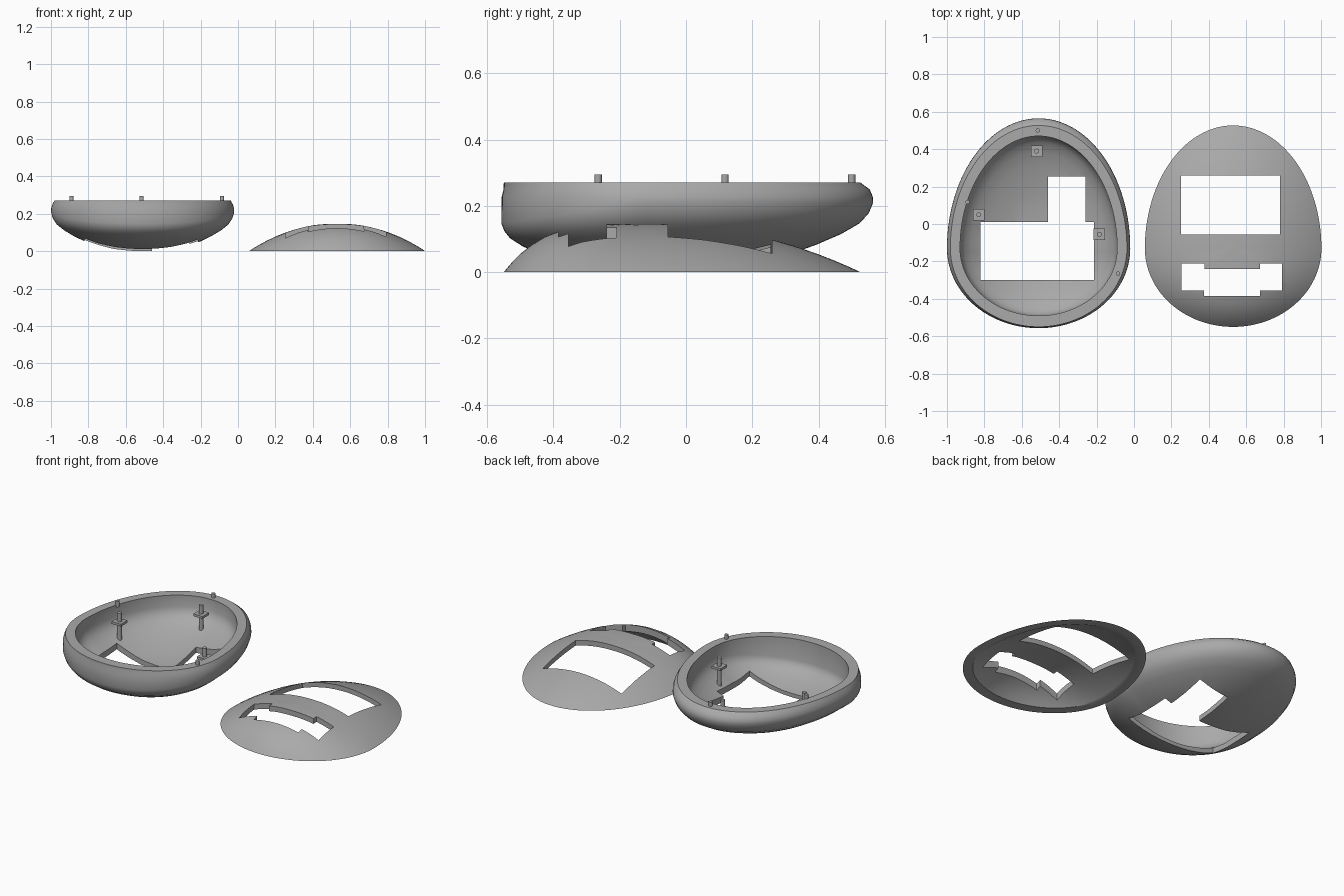
import bpy, bmesh, math

SIDES = 112
CY = -0.13                      # widest line of the egg outline
BOWL_X, LID_X = -0.51, 0.53
RIM = (0.472, 0.42, 0.657)      # half width, front length, back length
BULGE = (0.49, 0.427, 0.695)
INNER = (0.42, 0.36, 0.60)

cube = bpy.data.objects.get("Cube")
if cube:
    bpy.data.objects.remove(cube, do_unlink=True)

grey = bpy.data.materials.new("plain_grey")
grey.use_nodes = True
grey.diffuse_color = (0.4, 0.4, 0.4, 1)
grey.node_tree.nodes["Principled BSDF"].inputs["Base Color"].default_value = (0.4, 0.4, 0.4, 1)


def interpolate(table, f):
    for (f0, z0), (f1, z1) in zip(table, table[1:]):
        if f <= f1:
            return z0 + (z1 - z0) * (f - f0) / (f1 - f0)
    return table[-1][1]


def egg_point(size, f, t):
    length = size[2] if math.sin(t) > 0 else size[1]
    return f * size[0] * math.cos(t), CY + f * length * math.sin(t)


def finish(obj):
    obj.data.materials.clear()
    obj.data.materials.append(grey)
    bpy.ops.object.select_all(action="DESELECT")
    obj.select_set(True)
    bpy.context.view_layer.objects.active = obj
    bpy.ops.object.shade_smooth_by_angle(angle=math.radians(32))


def loft(name, x, rings):
    """Skin egg-shaped rings (size, fraction, height function) into a closed solid."""
    bm = bmesh.new()
    loops = []
    for size, f, height in rings:
        loop = []
        for i in range(SIDES):
            t = 2 * math.pi * i / SIDES
            px, py = egg_point(size, f, t)
            loop.append(bm.verts.new((x + px, py, height(t))))
        loops.append(loop)
    for a, b in zip(loops, loops[1:]):
        for i in range(SIDES):
            j = (i + 1) % SIDES
            bm.faces.new((a[i], a[j], b[j], b[i]))
    for loop in (loops[0], loops[-1]):
        z = sum(v.co.z for v in loop) / SIDES
        tip = bm.verts.new((x, CY, z))
        for i in range(SIDES):
            bm.faces.new((loop[i], loop[(i + 1) % SIDES], tip))
    bmesh.ops.recalc_face_normals(bm, faces=bm.faces)
    mesh = bpy.data.meshes.new(name)
    bm.to_mesh(mesh)
    bm.free()
    obj = bpy.data.objects.new(name, mesh)
    bpy.context.collection.objects.link(obj)
    return obj


def cut(obj, x0, x1, y0, y1):
    """Cut a straight rectangular opening through the shell."""
    bpy.ops.mesh.primitive_cube_add(size=1, location=((x0 + x1) / 2, (y0 + y1) / 2, 0.1))
    cutter = bpy.context.object
    cutter.scale = (x1 - x0, y1 - y0, 1)
    cutter.hide_render = True
    mod = obj.modifiers.new("opening", "BOOLEAN")
    mod.operation = "DIFFERENCE"
    mod.solver = "EXACT"
    mod.object = cutter
    bpy.context.view_layer.objects.active = obj
    bpy.ops.object.modifier_apply(modifier=mod.name)
    bpy.data.objects.remove(cutter, do_unlink=True)


def cylinder(name, x, y, z0, z1, radius):
    bpy.ops.mesh.primitive_cylinder_add(vertices=24, radius=radius, depth=z1 - z0,
                                        location=(x, y, (z0 + z1) / 2))
    bpy.context.object.name = name
    finish(bpy.context.object)


def front_amount(t):
    return max(0, -math.sin(t))


# Bowl: rounded outer shell, flat rim, hollow inside
OUTER_CURVE = [(0, -0.004), (0.2, 0), (0.37, 0.012), (0.5, 0.03), (0.63, 0.053), (0.75, 0.082),
               (0.86, 0.115), (0.94, 0.147), (0.98, 0.177), (1, 0.21)]
INNER_CURVE = [(0, 0.026), (0.2, 0.03), (0.37, 0.038), (0.5, 0.052), (0.63, 0.072), (0.75, 0.092),
               (0.86, 0.118), (0.94, 0.145), (0.98, 0.17), (1, 0.2)]


def bowl_height(table, f):
    z = interpolate(table, f)
    return lambda t: z * (1 - 0.3 * front_amount(t) * min(1, f * 2))


def level(z):
    return lambda t: z


rings = [(BULGE, f, bowl_height(OUTER_CURVE, f)) for f, _ in OUTER_CURVE[1:]]
rings += [(BULGE, 0.998, level(0.228)), (BULGE, 0.985, level(0.25)), (RIM, 1, level(0.27)),
          (INNER, 1, level(0.27))]
rings += [(INNER, f, bowl_height(INNER_CURVE, f)) for f, _ in reversed(INNER_CURVE[1:])]
bowl = loft("bowl_shell", BOWL_X, rings)
cut(bowl, -0.82, -0.215, -0.3, 0.01)
cut(bowl, -0.46, -0.26, -0.05, 0.255)
finish(bowl)

# Lid: shallow dome, steeper at the front, with a flat rim underneath
FRACTIONS = [0.08, 0.2, 0.3, 0.4, 0.5, 0.6, 0.7, 0.8, 0.88, 0.94, 0.98]


def dome(peak, f):
    return lambda t: peak * (1 - f ** (2.15 + 1.6 * front_amount(t) ** 2))


rings = [(RIM, f, dome(0.146, f)) for f in FRACTIONS] + [(RIM, 1, level(0)), (INNER, 1, level(0))]
rings += [(INNER, f, dome(0.115, f)) for f in reversed(FRACTIONS)]
lid = loft("lid_shell", LID_X, rings)
cut(lid, 0.25, 0.78, -0.055, 0.26)
cut(lid, 0.375, 0.675, -0.385, -0.24)
cut(lid, 0.255, 0.376, -0.355, -0.21)
cut(lid, 0.674, 0.79, -0.355, -0.21)
finish(lid)

# Locating pins on the rim
for n, (x, y) in enumerate([(-0.515, 0.5), (-0.89, 0.118), (-0.085, -0.265)], 1):
    cylinder(f"rim_pin_{n}", x, y, 0.26, 0.295, 0.011)

# Support posts inside the bowl: leg, square plate and pin
for n, (x, y) in enumerate([(-0.52, 0.39), (-0.83, 0.05), (-0.185, -0.055)], 1):
    f = math.hypot((x - BOWL_X) / INNER[0], (y - CY) / INNER[2])
    floor = interpolate(INNER_CURVE, f)
    cylinder(f"post_leg_{n}", x, y, floor - 0.012, 0.205, 0.013)
    bpy.ops.mesh.primitive_cube_add(size=1, location=(x, y, 0.207))
    plate = bpy.context.object
    plate.name = f"post_plate_{n}"
    plate.scale = (0.062, 0.062, 0.014)
    finish(plate)
    cylinder(f"post_pin_{n}", x, y, 0.21, 0.265, 0.013)
